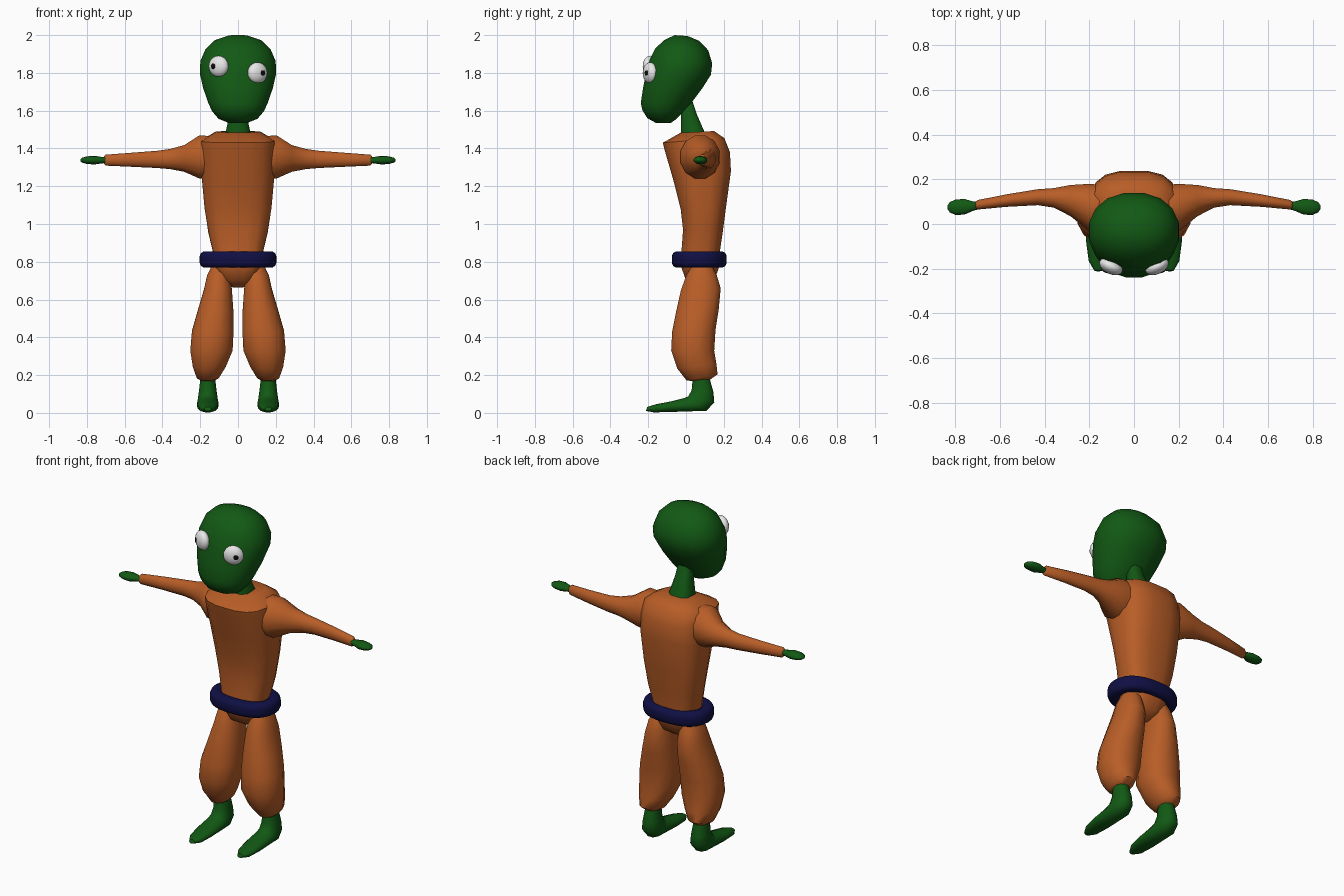
import bpy, bmesh, math
from mathutils import Vector as V


def mat(name, r, g, b):
    m = bpy.data.materials.new(name)
    m.diffuse_color = (r, g, b, 1)
    return m


GREEN = mat("green skin", 0.006, 0.10, 0.007)
ORANGE = mat("orange cloth", 0.48, 0.11, 0.02)
NAVY = mat("navy belt", 0.005, 0.005, 0.06)
WHITE = mat("eye white", 0.8, 0.8, 0.8)
BLACK = mat("pupil black", 0.003, 0.003, 0.003)


def sp(v, e):
    return math.copysign(abs(v) ** (2 / e), v)


def finish(name, bm, m, angle=50):
    bmesh.ops.recalc_face_normals(bm, faces=bm.faces)
    me = bpy.data.meshes.new(name)
    bm.to_mesh(me)
    bm.free()
    me.materials.append(m)
    ob = bpy.data.objects.new(name, me)
    bpy.context.collection.objects.link(ob)
    bpy.ops.object.select_all(action='DESELECT')
    ob.select_set(True)
    bpy.context.view_layer.objects.active = ob
    bpy.ops.object.shade_smooth_by_angle(angle=math.radians(angle))
    return ob


def loft(name, rings, m, n=12, e=2.0, closed=False, angle=50):
    """Skin superellipse rings given as (centre, half axis u, half axis v)."""
    bm = bmesh.new()
    loops = []
    for c, u, v in rings:
        loop = []
        for i in range(n):
            a = math.tau * (i + 0.5) / n
            loop.append(bm.verts.new(c + u * sp(math.cos(a), e) + v * sp(math.sin(a), e)))
        loops.append(loop)
    pairs = list(zip(loops, loops[1:]))
    if closed:
        pairs.append((loops[-1], loops[0]))
    else:
        bm.faces.new(loops[0])
        bm.faces.new(loops[-1])
    for a, b in pairs:
        for i in range(n):
            j = (i + 1) % n
            bm.faces.new((a[i], a[j], b[j], b[i]))
    return finish(name, bm, m, angle)


def body(name, rows, m, s=1, **kw):
    """Rows: front y, front z, back y, back z, inner x, outer x."""
    rings = []
    for fy, fz, by, bz, x0, x1 in rows:
        rings.append((V((s * (x0 + x1) / 2, (fy + by) / 2, (fz + bz) / 2)),
                      V(((x1 - x0) / 2, 0, 0)),
                      V((0, (fy - by) / 2, (fz - bz) / 2))))
    return loft(name, rings, m, **kw)


def sym(rows):
    return [(a, b, c, d, -w, w) for a, b, c, d, w in rows]


def ball(name, loc, size, rot, m):
    bm = bmesh.new()
    bmesh.ops.create_uvsphere(bm, u_segments=20, v_segments=12, radius=1)
    ob = finish(name, bm, m)
    ob.location, ob.scale, ob.rotation_euler = loc, size, (0, 0, rot)
    return ob


# Head: bulging skull narrowing to a forward chin
body("head", sym([
    (-.16, 1.535, -.08, 1.535, .05), (-.205, 1.56, -.05, 1.555, .105),
    (-.232, 1.60, -.01, 1.595, .14), (-.242, 1.64, .03, 1.64, .16),
    (-.23, 1.72, .09, 1.72, .188), (-.215, 1.80, .135, 1.79, .205),
    (-.195, 1.87, .142, 1.85, .203), (-.165, 1.93, .12, 1.92, .175),
    (-.115, 1.975, .07, 1.97, .125), (-.06, 2.0, .01, 1.995, .05)]),
    GREEN, n=16, e=2.15)

# Neck: boxy, leaning forward
body("neck", sym([(-.03, 1.44, .115, 1.44, .07), (-.03, 1.50, .10, 1.49, .066),
                  (-.03, 1.58, .06, 1.58, .048), (-.04, 1.70, .02, 1.70, .035)]),
     GREEN, n=8, e=3)

# Torso and hips
body("torso", sym([
    (.06, .665, .10, .665, .03), (0, .70, .15, .70, .085),
    (-.03, .78, .18, .78, .13), (-.025, .86, .18, .85, .135),
    (-.017, .97, .195, .95, .16), (-.03, 1.08, .215, 1.10, .18),
    (-.07, 1.235, .24, 1.28, .195), (-.115, 1.39, .235, 1.38, .2),
    (-.125, 1.43, .205, 1.455, .195), (-.03, 1.483, .15, 1.492, .12)]),
    ORANGE, n=16, e=2.8)

# Belt: thick band swept round the waist
belt = []
for i in range(32):
    a = math.tau * i / 32
    cx, cy = sp(math.cos(a), 2.4), sp(math.sin(a), 2.4)
    out = V((cx / .168, cy / .11, 0)).normalized()
    belt.append((V((.168 * cx, .07 + .11 * cy, .812)), out * .036, V((0, 0, .043))))
loft("belt", belt, NAVY, n=12, e=3, closed=True)

for s, side in ((-1, "left"), (1, "right")):
    # Sleeve: x, centre y, centre z, half depth, half height
    arm = [(.15, .075, 1.355, .105, .115), (.205, .075, 1.355, .108, .118),
           (.285, .105, 1.347, .072, .073), (.36, .117, 1.344, .045, .055),
           (.43, .12, 1.342, .037, .047), (.57, .105, 1.34, .029, .038),
           (.70, .086, 1.338, .022, .03), (.71, .085, 1.338, .015, .02)]
    loft(side + "_sleeve", [(V((s * x, y, z)), V((0, d, 0)), V((0, 0, h)))
                            for x, y, z, d, h in arm], ORANGE, n=12)
    # Hand: flat mitten
    hand = [(.68, .085, .015, .014), (.72, .08, .022, .017), (.76, .077, .037, .023),
            (.80, .075, .036, .02), (.825, .075, .024, .013), (.835, .075, .008, .005)]
    loft(side + "_hand", [(V((s * x, y, 1.338)), V((0, d, 0)), V((0, 0, h)))
                          for x, y, d, h in hand], GREEN, n=10)
    # Baggy trouser leg
    body(side + "_trouser_leg", [
        (.03, .78, .14, .78, .05, .14), (0, .73, .165, .73, .04, .165),
        (-.03, .65, .187, .66, .03, .182), (-.055, .54, .177, .55, .022, .215),
        (-.077, .43, .16, .44, .02, .247), (-.082, .33, .153, .33, .025, .256),
        (-.05, .235, .164, .26, .062, .242), (0, .172, .17, .205, .10, .22),
        (.05, .165, .12, .17, .13, .19)], ORANGE, s, n=12, e=2.2)
    # Ankle flowing into a pointed foot
    foot = [(.035, .25, .12, .25, .038), (.033, .17, .13, .17, .042),
            (.028, .12, .147, .11, .048), (.01, .088, .152, .055, .054),
            (-.01, .08, .11, .01, .058), (-.08, .062, -.08, .004, .056),
            (-.16, .046, -.17, .002, .044), (-.205, .032, -.212, .01, .018)]
    body(side + "_foot", [(a, b, c, d, .16 - w, .16 + w) for a, b, c, d, w in foot],
         GREEN, s, n=12, e=2.2)
    # Eyes: slightly uneven heights, pupils looking outward
    z = 1.835 if s < 0 else 1.80
    turn = s * math.radians(26)
    ball(side + "_eye", (s * .103, -.19, z), (.056, .034, .056), turn, WHITE)
    ball(side + "_pupil", (s * .131, -.2075, z), (.015, .008, .015), s * math.radians(40), BLACK)
